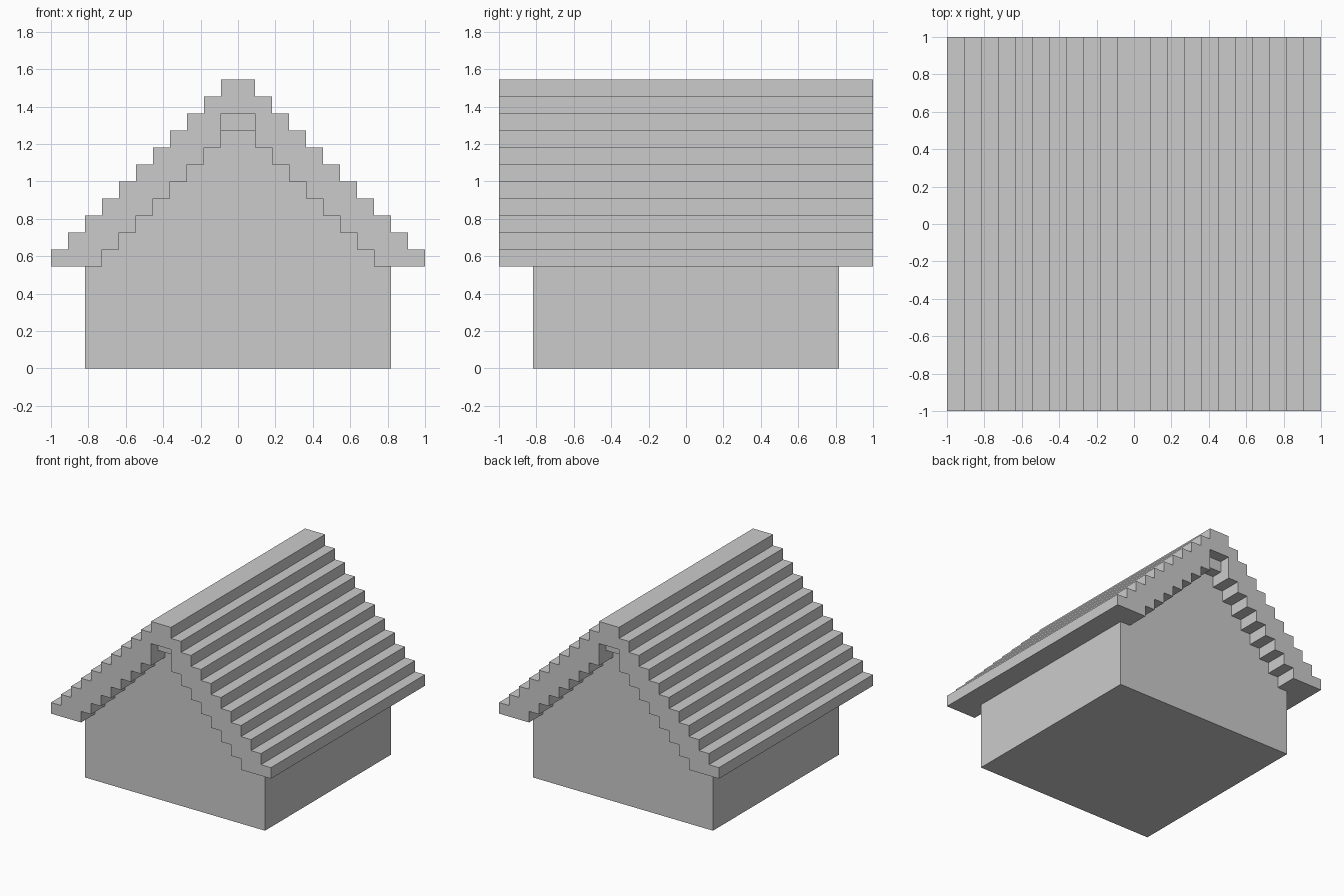
import bpy
import bmesh

STEP = 1 / 11      # one roof course
EAVES = 6          # eaves height in courses
COURSES = 11

cube = bpy.data.objects.get("Cube")
if cube:
    bpy.data.objects.remove(cube, do_unlink=True)


def extrude_profile(name, half, depth):
    """Mirror a right-hand outline (in courses) and extrude it along y."""
    outline = half + [(-x, z) for x, z in reversed(half)]
    bm = bmesh.new()
    verts = [bm.verts.new((x * STEP, -depth * STEP, z * STEP)) for x, z in outline]
    face = bm.faces.new(verts)
    result = bmesh.ops.extrude_face_region(bm, geom=[face])
    moved = [v for v in result["geom"] if isinstance(v, bmesh.types.BMVert)]
    bmesh.ops.translate(bm, verts=moved, vec=(0, 2 * depth * STEP, 0))
    bmesh.ops.recalc_face_normals(bm, faces=bm.faces)
    mesh = bpy.data.meshes.new(name)
    bm.to_mesh(mesh)
    bm.free()
    obj = bpy.data.objects.new(name, mesh)
    bpy.context.collection.objects.link(obj)
    return obj


# Stepped roof: inner stairs down from the ridge, then outer stairs back up
inner = [(1, EAVES + 9)]
for k in range(7, -1, -1):
    inner += [(8 - k, EAVES + k + 1), (8 - k, EAVES + k)]
inner.remove((1, EAVES + 8))
outer = []
for k in range(COURSES):
    outer += [(COURSES - k, EAVES + k), (COURSES - k, EAVES + k + 1)]
extrude_profile("stepped_roof", inner + outer, 11)

# Walls with gables that run up inside the roof thickness
walls = [(9, 0), (9, EAVES + 0.5), (1.5, EAVES + 8), (1.5, EAVES + 9.5)]
extrude_profile("house_walls", walls, 9)

# Ridge beam standing out from both gables
extrude_profile("ridge_beam", [(1.4, EAVES + 8), (1.4, EAVES + 9.4)], 10)
